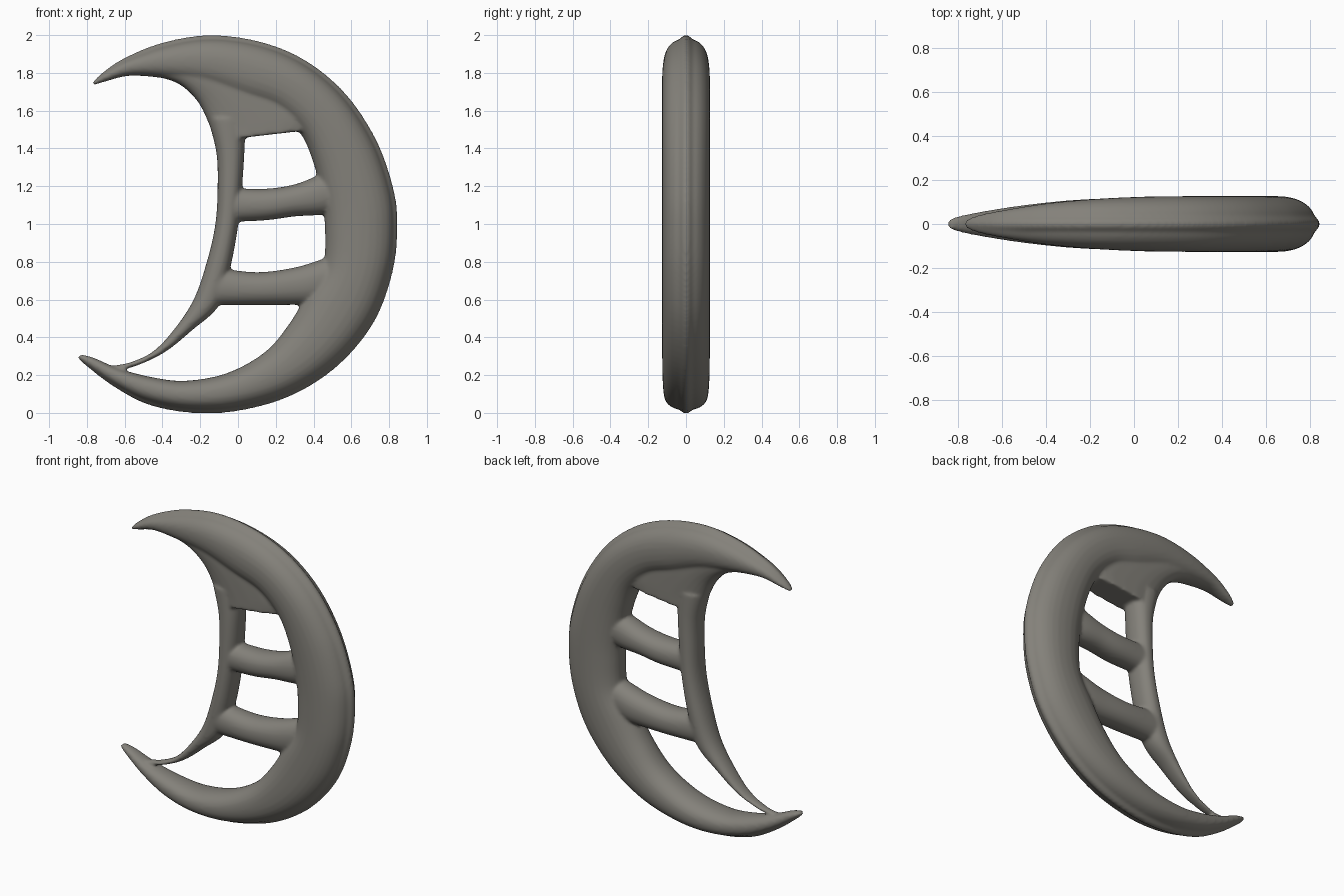
import bpy, bmesh, math
from mathutils import Vector

cube = bpy.data.objects.get("Cube")
if cube:
    bpy.data.objects.remove(cube)

mat = bpy.data.materials.new("warm_grey")
mat.use_nodes = True
GREY = (0.23, 0.22, 0.195, 1)
mat.diffuse_color = GREY
mat.node_tree.nodes["Principled BSDF"].inputs["Base Color"].default_value = GREY

SIDES = 28
STEPS = 7


def resample(rows):
    """Smooth curve through rows of any width (Catmull-Rom)."""
    pts = [Vector(r) for r in rows]
    out = []
    for i in range(len(pts) - 1):
        p1, p2 = pts[i], pts[i + 1]
        p0 = pts[i - 1] if i else p1 * 2 - p2
        p3 = pts[i + 2] if i + 2 < len(pts) else p2 * 2 - p1
        for k in range(STEPS):
            t = k / STEPS
            out.append(0.5 * (2 * p1 + (p2 - p0) * t + (2 * p0 - 5 * p1 + 4 * p2 - p3) * t * t
                              + (3 * p1 - p0 - 3 * p2 + p3) * t ** 3))
    return out + [pts[-1]]


def loft(bm, rows, power=2.0):
    """Closed loft; each row is edge A (x, z), edge B (x, z), half depth."""
    rings = []
    for ax, az, bx, bz, depth in rows:
        ring = []
        for k in range(SIDES):
            a = 2 * math.pi * k / SIDES
            c, s = math.cos(a), math.sin(a)
            u = math.copysign(abs(c) ** (2 / power), c)
            v = math.copysign(abs(s) ** (2 / power), s)
            ring.append(bm.verts.new(((ax + bx) / 2 + (ax - bx) / 2 * u, depth * v,
                                      (az + bz) / 2 + (az - bz) / 2 * u)))
        rings.append(ring)
    for r, q in zip(rings, rings[1:]):
        for k in range(SIDES):
            j = (k + 1) % SIDES
            bm.faces.new((r[k], r[j], q[j], q[k]))
    bm.faces.new(rings[0])
    bm.faces.new(rings[-1])


bm = bmesh.new()

# Main crescent band, from upper tip round to lower tip
band = resample([
    (-.775, 1.745, -.765, 1.735, .018), (-.72, 1.80, -.70, 1.755, .04),
    (-.6, 1.88, -.57, 1.785, .065), (-.4, 1.96, -.38, 1.77, .095),
    (-.15, 2.0, -.17, 1.73, .115), (.12, 1.965, .02, 1.66, .125),
    (.36, 1.865, .2, 1.6, .127), (.57, 1.69, .33, 1.48, .127),
    (.73, 1.45, .4, 1.32, .127), (.82, 1.2, .44, 1.15, .127),
    (.845, 1.0, .46, .98, .127), (.82, .75, .45, .78, .127),
    (.72, .48, .37, .64, .127), (.53, .25, .27, .47, .127),
    (.28, .09, .14, .32, .125), (0, .01, -.06, .21, .12),
    (-.25, 0, -.28, .17, .11), (-.48, .045, -.46, .19, .09),
    (-.66, .14, -.63, .235, .065), (-.8, .245, -.76, .29, .04),
    (-.85, .29, -.83, .31, .022)])
body, bead = [], []
for ax, az, bx, bz, d in band:
    a, b = Vector((ax, az)), Vector((bx, bz))
    n = (b - a).normalized()
    inset = min(.018, (b - a).length * .12)
    body.append((*(a + n * inset), *b, d))
    r = min(.03, d * .5, (b - a).length * .4)
    bead.append((*a, *(a + n * r * 2), r))
loft(bm, body, 2.25)
# Narrow bead along the outer rim
loft(bm, bead)

# Thin web filling the upper crook
loft(bm, resample([
    (-.47, 1.79, -.42, 1.87, .06), (-.32, 1.745, -.14, 1.87, .085),
    (-.215, 1.65, .2, 1.77, .092), (-.15, 1.52, .42, 1.6, .092),
    (-.122, 1.44, .4, 1.5, .09)]), 2.8)

# Inner rail and its tapering tail
loft(bm, resample([
    (-.16, 1.56, .04, 1.56, .09), (-.115, 1.38, .035, 1.4, .09),
    (-.108, 1.2, .022, 1.2, .09), (-.12, 1.0, .002, 1.0, .09),
    (-.165, .8, -.04, .77, .088), (-.235, .6, -.1, .57, .08),
    (-.34, .44, -.24, .44, .062), (-.45, .325, -.39, .32, .045),
    (-.57, .268, -.55, .245, .03), (-.67, .25, -.66, .225, .02)]), 2.2)

# Two cross bars, each as top edge, bottom edge and half depth
for bar in (
    [(-.06, 1.19, -.06, 1.01, .08), (.15, 1.187, .15, 1.02, .09),
     (.3, 1.21, .3, 1.04, .09), (.42, 1.255, .45, 1.05, .09), (.55, 1.3, .57, 1.08, .08)],
    [(-.13, .77, -.15, .57, .08), (.1, .745, .1, .57, .09),
     (.3, .77, .3, .572, .09), (.45, .815, .4, .575, .09), (.57, .85, .52, .6, .08)],
):
    loft(bm, resample(bar), 2.2)

bmesh.ops.recalc_face_normals(bm, faces=bm.faces)
mesh = bpy.data.meshes.new("crescent_frame")
bm.to_mesh(mesh)
bm.free()
mesh.materials.append(mat)
obj = bpy.data.objects.new("crescent_frame", mesh)
bpy.context.collection.objects.link(obj)

# Fuse all parts and soften their joints
fuse = obj.modifiers.new("fuse", 'REMESH')
fuse.mode = 'VOXEL'
fuse.voxel_size = 0.0095
fuse.use_smooth_shade = True
soften = obj.modifiers.new("soften", 'SMOOTH')
soften.factor = 0.5
soften.iterations = 8
